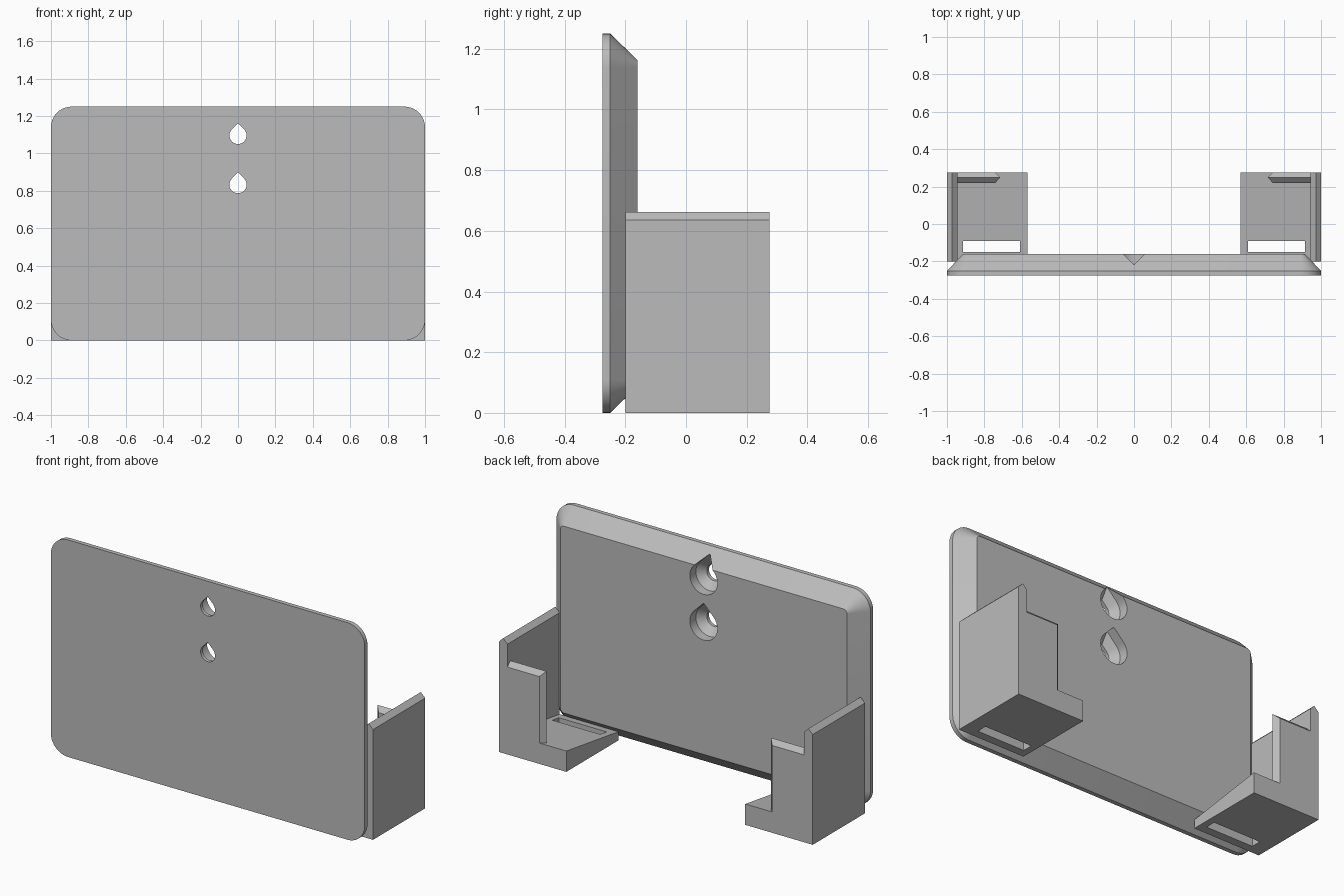
import bpy, bmesh
from math import pi, cos, sin, radians
from mathutils import Vector

cube = bpy.data.objects.get("Cube")
if cube:
    bpy.data.objects.remove(cube)

grey = bpy.data.materials.new("plain grey")
grey.use_nodes = True
colour = (0.5, 0.5, 0.5, 1)
grey.diffuse_color = colour
grey.node_tree.nodes["Principled BSDF"].inputs["Base Color"].default_value = colour


def loft(name, rings):
    """Solid skinned through rings of equal point count, capped at both ends."""
    bm = bmesh.new()
    loops = [[bm.verts.new(p) for p in ring] for ring in rings]
    n = len(loops[0])
    for a, b in zip(loops, loops[1:]):
        for i in range(n):
            j = (i + 1) % n
            bm.faces.new((a[i], a[j], b[j], b[i]))
    bm.faces.new(loops[0])
    bm.faces.new(loops[-1])
    bmesh.ops.recalc_face_normals(bm, faces=bm.faces)
    mesh = bpy.data.meshes.new(name)
    bm.to_mesh(mesh)
    bm.free()
    mesh.materials.append(grey)
    obj = bpy.data.objects.new(name, mesh)
    bpy.context.collection.objects.link(obj)
    return obj


def select(obj):
    bpy.ops.object.select_all(action="DESELECT")
    obj.select_set(True)
    bpy.context.view_layer.objects.active = obj


def combine(obj, tool, operation):
    """Apply a boolean and discard the tool."""
    select(obj)
    mod = obj.modifiers.new("boolean", "BOOLEAN")
    mod.operation, mod.solver, mod.object = operation, "EXACT", tool
    bpy.ops.object.modifier_apply(modifier=mod.name)
    bpy.data.objects.remove(tool)


def rounded_rect(y, inset, radius=0.11, steps=10):
    """Plate outline; corner centres stay put while the inset shrinks the radius."""
    r = radius - inset
    pts = []
    for k, (sx, sz) in enumerate(((1, 1), (-1, 1), (-1, -1), (1, -1))):
        cx, cz = sx * (1 - radius), 0.625 + sz * (0.625 - radius)
        for i in range(steps + 1):
            a = (k + i / steps) * pi / 2
            pts.append(Vector((cx + r * cos(a), y, cz + r * sin(a))))
    return pts


def teardrop(y, z, r, steps=24):
    """Round hole outline with a 45 degree point at the top."""
    pts = [Vector((0, y, z + r * 2 ** 0.5))]
    for i in range(steps + 1):
        a = radians(135 + 270 * i / steps)
        pts.append(Vector((r * cos(a), y, z + r * sin(a))))
    return pts


# Back plate with bevelled rim
plate = loft("back_plate", [rounded_rect(-0.275, 0), rounded_rect(-0.25, 0),
                            rounded_rect(-0.16, 0.087)])

# Countersunk screw holes
for z in (1.096, 0.833):
    hole = loft("screw_hole_cutter", [teardrop(y, z, r) for y, r in
                ((-0.3, 0.046), (-0.255, 0.046), (-0.215, 0.088), (-0.1, 0.088))])
    combine(plate, hole, "DIFFERENCE")

# Corner bracket: sloping floor
bracket = loft("corner_bracket_left", [
    [(x, -0.2, 0), (x, 0.275, 0), (x, 0.275, 0.12), (x, -0.2, 0.05)]
    for x in (0.57, 0.97)])

# Slot through the floor
slot = loft("slot_cutter", [
    [(0.61, -0.15, z), (0.915, -0.15, z), (0.915, -0.09, z), (0.61, -0.09, z)]
    for z in (-0.1, 0.3)])
combine(bracket, slot, "DIFFERENCE")

# Outer side wall with ridged top
side = loft("side_wall", [
    [(x, -0.2, 0), (x, 0.275, 0), (x, 0.275, top), (x, -0.2, top)]
    for x, top in ((0.945, 0.635), (0.972, 0.662), (1, 0.635))])
combine(bracket, side, "UNION")

# Retaining lip with ridged top and inner edge
lip = loft("lip", [
    [(x, y, 0), (0.96, y, 0), (0.96, y, top), (x, y, top)]
    for y, x, top in ((0.22, 0.742, 0.503), (0.248, 0.715, 0.53), (0.275, 0.742, 0.503))])
combine(bracket, lip, "UNION")

# Mirrored bracket
mesh = bracket.data.copy()
other = bpy.data.objects.new("corner_bracket_right", mesh)
bpy.context.collection.objects.link(other)
for v in mesh.vertices:
    v.co.x = -v.co.x
mesh.flip_normals()

# Smooth rounded corners, keep edges crisp
select(plate)
bpy.ops.object.shade_smooth_by_angle(angle=radians(25))
